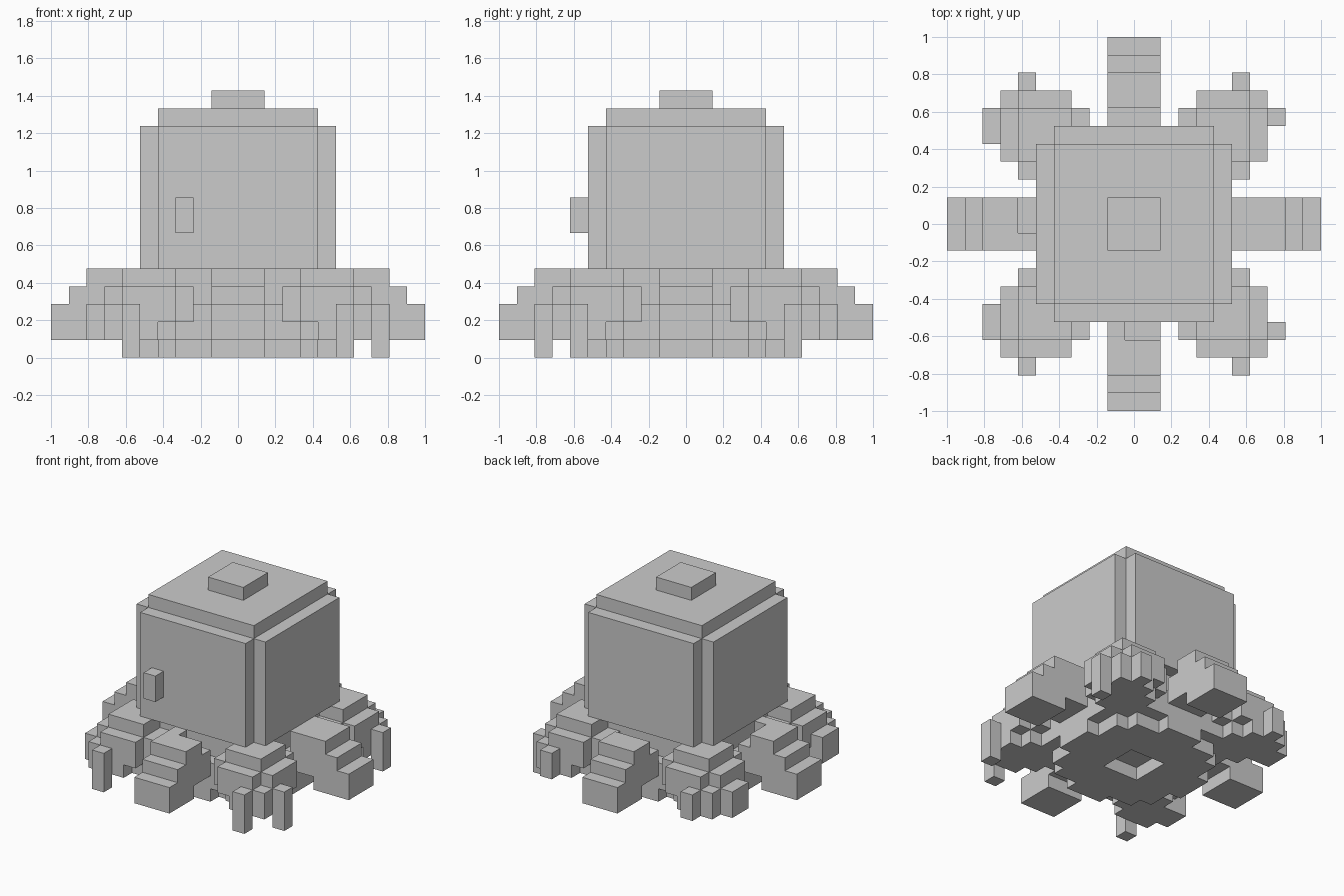
import bpy, bmesh, math

if "Cube" in bpy.data.objects:
    bpy.data.objects.remove(bpy.data.objects["Cube"])

U = 2 / 21          # edge of one block


def block_part(name, boxes, holes=()):
    """Fill boxes (x0,x1,y0,y1,z0,z1 in block edges) and skin the outside."""
    def cells(bs):
        return {(x, y, z)
                for x0, x1, y0, y1, z0, z1 in bs
                for x in range(math.floor(x0 + .5), math.floor(x1 + .5))
                for y in range(math.floor(y0 + .5), math.floor(y1 + .5))
                for z in range(z0, z1)}
    solid = cells(boxes) - cells(holes)
    bm = bmesh.new()
    for c in solid:
        for axis in range(3):
            for s in (-1, 1):
                n = list(c)
                n[axis] += s
                if tuple(n) in solid:
                    continue
                a, b = (axis + 1) % 3, (axis + 2) % 3
                verts = []
                for da, db in ((-.5, -.5), (.5, -.5), (.5, .5), (-.5, .5))[::s]:
                    p = [c[0], c[1], c[2] + .5]
                    p[axis] += s / 2
                    p[a] += da
                    p[b] += db
                    verts.append(bm.verts.new([v * U for v in p]))
                bm.faces.new(verts)
    bmesh.ops.remove_doubles(bm, verts=bm.verts, dist=1e-4)
    mesh = bpy.data.meshes.new(name)
    bm.to_mesh(mesh)
    bm.free()
    ob = bpy.data.objects.new(name, mesh)
    bpy.context.collection.objects.link(ob)
    return ob


def slab(hx, hy, z0, z1):
    return (-hx, hx, -hy, hy, z0, z1)


def turned(box, quarter):
    """Rotate a box about z by quarter turns."""
    x0, x1, y0, y1, z0, z1 = box
    for _ in range(quarter):
        x0, x1, y0, y1 = -y1, -y0, x0, x1
    return (x0, x1, y0, y1, z0, z1)


def mirrored(box, sx, sy):
    x0, x1, y0, y1, z0, z1 = box
    if sx < 0:
        x0, x1 = -x1, -x0
    if sy < 0:
        y0, y1 = -y1, -y0
    return (x0, x1, y0, y1, z0, z1)


# Tower body with notched corners, lid and cap
block_part("body", [slab(5.5, 4.5, 5, 13), slab(4.5, 5.5, 5, 13)])
block_part("lid", [slab(4.5, 4.5, 13, 14)])
block_part("cap", [slab(1.5, 1.5, 14, 15)])
block_part("door_handle", [(-3.5, -2.5, -6.5, -5.5, 7, 9)])

# Stepped base below the body, with a square recess underneath
block_part("base",
           [slab(3.5, 4.5, 0, 1), slab(4.5, 3.5, 0, 1),
            slab(1.5, 5.5, 0, 1), slab(5.5, 1.5, 0, 1),
            slab(5.5, 4.5, 1, 3), slab(4.5, 5.5, 1, 3),
            slab(4.5, 4.5, 3, 5)],
           [slab(1.5, 1.5, 0, 1)])

# Straight legs: stepped, with a raised inner underside and varied joints
leg = [(7.5, 10.5, -1.5, 1.5, 1, 3),
       (6.5, 9.5, -1.5, 1.5, 3, 4),
       (6.5, 8.5, -1.5, 1.5, 4, 5),
       (5.5, 7.5, -1.5, 1.5, 2, 4)]
joints = [(-1.5, 1.5), None, (-1.5, -.5), (.5, 1.5)]
joints[2] = (.5, 1.5)
joints[3] = (-1.5, -.5)
for q, name in enumerate(("right", "back", "left", "front")):
    boxes = list(leg)
    if joints[q]:
        boxes.append((5.5, 6.5, *joints[q], 4, 5))
    block_part(name + "_leg", [turned(b, q) for b in boxes])

# Rounded diagonal feet with small toes
foot = [(3.5, 6.5, 3.5, 6.5, 4, 5),
        (2.5, 6.5, 2.5, 6.5, 2, 4),
        (3.5, 7.5, 3.5, 6.5, 2, 4),
        (3.5, 6.5, 3.5, 7.5, 2, 4),
        (3.5, 7.5, 4.5, 6.5, 1, 2),
        (4.5, 6.5, 3.5, 7.5, 1, 2),
        (6.5, 7.5, 6.5, 7.5, 1, 3)]
for sx, xn in ((-1, "left"), (1, "right")):
    for sy, yn in ((-1, "front"), (1, "back")):
        toes = [(5.5, 6.5, 7.5, 8.5, 0 if sy < 0 else 1, 3),
                (7.5, 8.5, 5.5, 6.5, 0, 3) if sx > 0
                else (7.5, 8.5, 4.5, 6.5, 1, 3)]
        block_part(f"{yn}_{xn}_foot",
                   [mirrored(b, sx, sy) for b in foot + toes])
